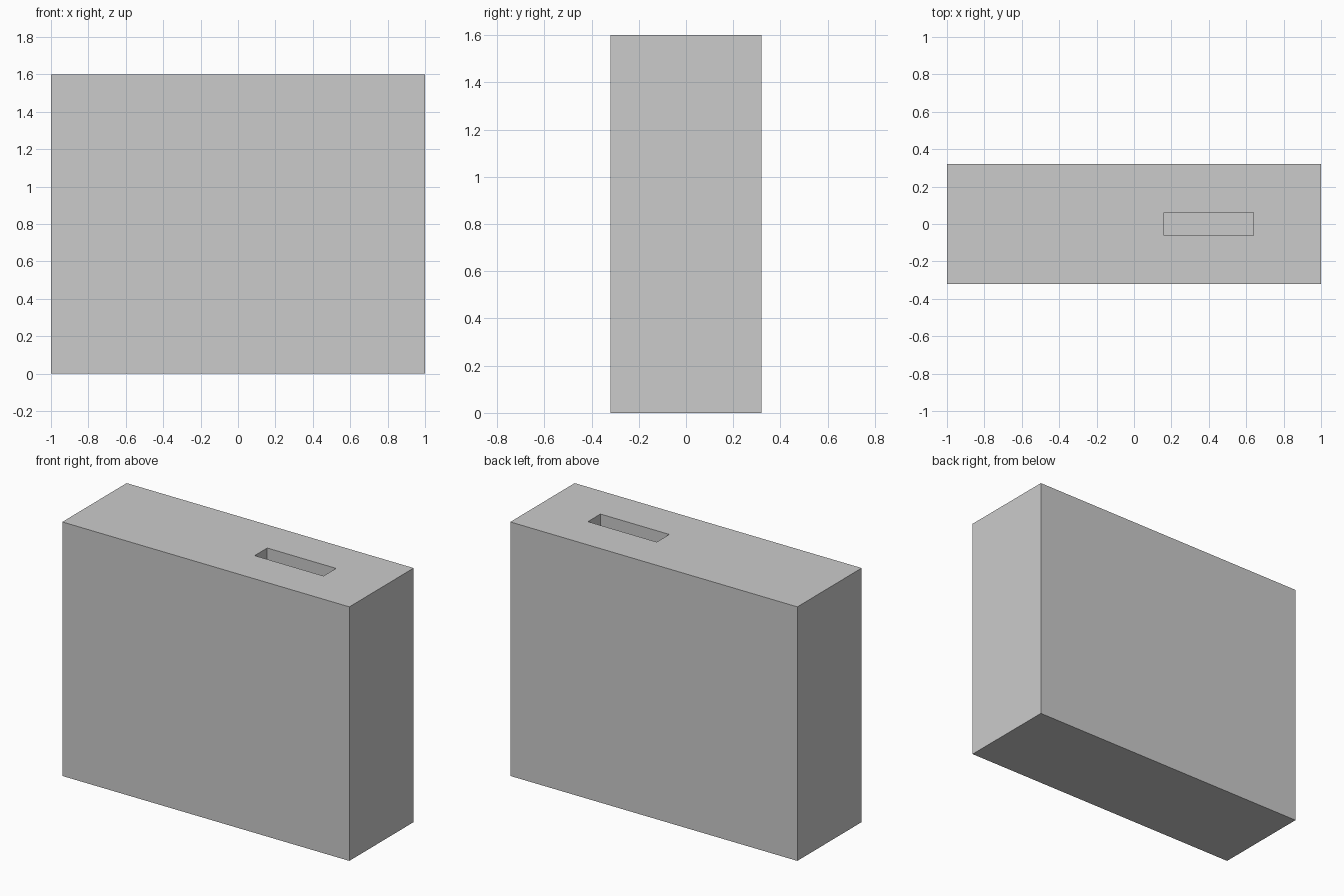
import bpy
import bmesh
from mathutils import Vector

if "Cube" in bpy.data.objects:
    bpy.data.objects.remove(bpy.data.objects["Cube"])

# Solid upright block
bm = bmesh.new()
bmesh.ops.create_cube(bm, size=1)
bmesh.ops.scale(bm, vec=(2.0, 0.64, 1.6), verts=bm.verts)
bmesh.ops.translate(bm, vec=(0, 0, 0.8), verts=bm.verts)
mesh = bpy.data.meshes.new("slotted_block")
bm.to_mesh(mesh)
bm.free()
block = bpy.data.objects.new("slotted_block", mesh)
bpy.context.collection.objects.link(block)

# Cutter for the off-centre slot in the top
depth, over = 0.16, 0.1
bpy.ops.mesh.primitive_cube_add(size=1, location=(0.4, 0, 1.6 + (over - depth) / 2))
cutter = bpy.context.object
cutter.name = "slot_cutter"
cutter.scale = Vector((0.48, 0.125, depth + over))
cutter.hide_render = True
cutter.display_type = 'WIRE'

# Blind slot
cut = block.modifiers.new("slot", 'BOOLEAN')
cut.operation = 'DIFFERENCE'
cut.solver = 'EXACT'
cut.object = cutter
